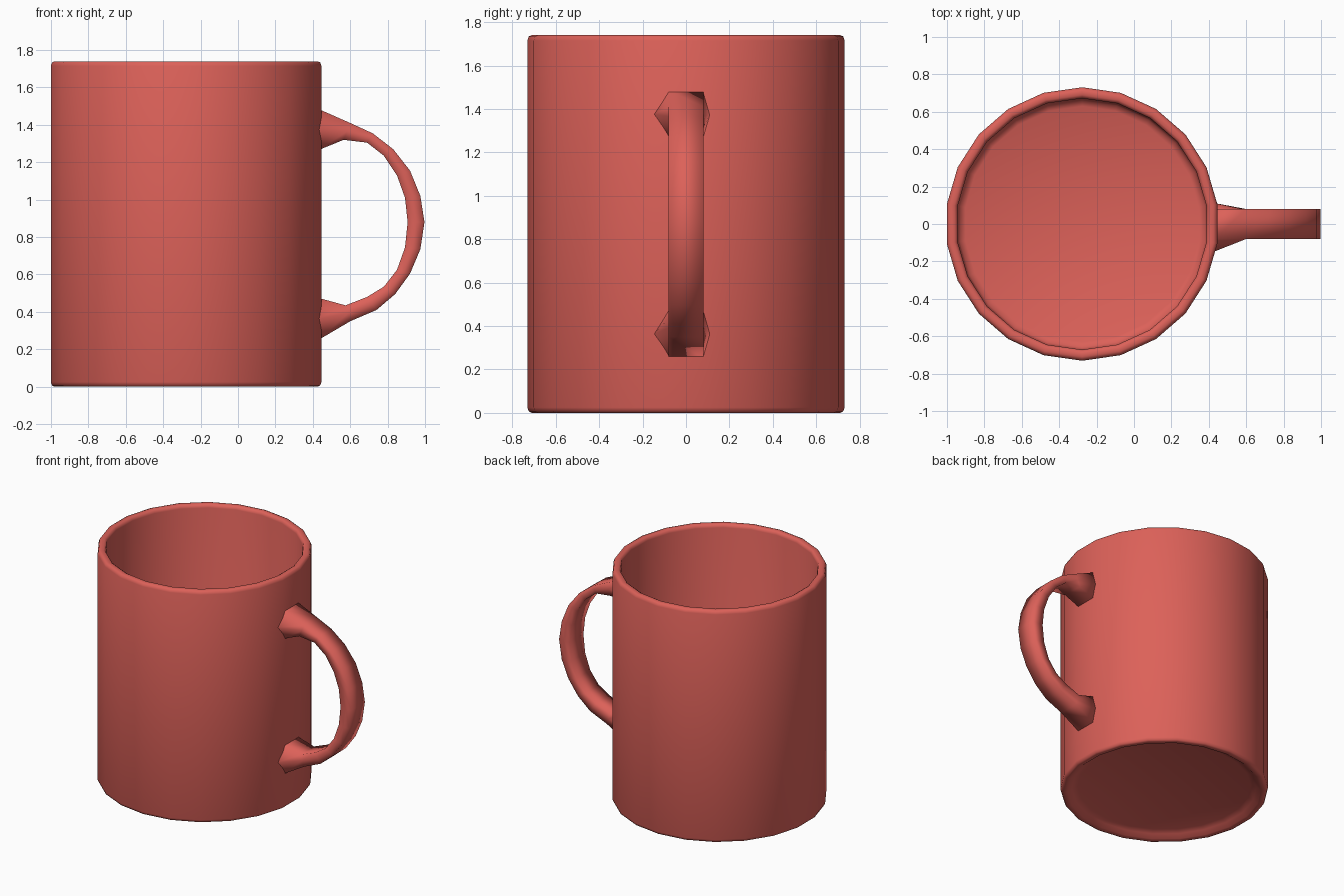
import bpy, bmesh, math

if "Cube" in bpy.data.objects:
    bpy.data.objects.remove(bpy.data.objects["Cube"])

mat = bpy.data.materials.new("red_glaze")
mat.diffuse_color = (0.72, 0.12, 0.10, 1)
mat.use_nodes = True
mat.node_tree.nodes["Principled BSDF"].inputs["Base Color"].default_value = mat.diffuse_color


def finish(name, bm, angle):
    bmesh.ops.recalc_face_normals(bm, faces=bm.faces)
    me = bpy.data.meshes.new(name)
    bm.to_mesh(me)
    bm.free()
    ob = bpy.data.objects.new(name, me)
    bpy.context.collection.objects.link(ob)
    me.materials.append(mat)
    bpy.ops.object.select_all(action='DESELECT')
    ob.select_set(True)
    bpy.context.view_layer.objects.active = ob
    bpy.ops.object.shade_smooth_by_angle(angle=math.radians(angle))
    return ob


def loft(bm, rings):
    # skin successive closed rings and cap both ends
    vs = [[bm.verts.new(p) for p in r] for r in rings]
    n = len(vs[0])
    for a, b in zip(vs, vs[1:]):
        for i in range(n):
            j = (i + 1) % n
            bm.faces.new((a[i], a[j], b[j], b[i]))
    bm.faces.new(vs[0])
    bm.faces.new(vs[-1])


# mug body: 22-sided turned profile (recessed foot, outer wall, rim, inside, floor)
CX, SIDES = -0.2775, 22
profile = [(0.61, 0.045), (0.65, 0.03), (0.68, 0.005), (0.71, 0.0), (0.724, 0.007),
           (0.731, 0.025), (0.731, 1.715), (0.724, 1.734), (0.71, 1.74),
           (0.69, 1.74), (0.677, 1.732), (0.672, 1.715),
           (0.672, 0.13), (0.66, 0.10), (0.63, 0.085)]
bm = bmesh.new()
loft(bm, [[(CX + r * math.cos(math.pi * (2 * k + 1) / SIDES),
            r * math.sin(math.pi * (2 * k + 1) / SIDES), z)
           for k in range(SIDES)] for r, z in profile])
finish("mug_body", bm, 50)

# handle: outer and inner (x, z) points of each cross-section, flared at the wall
outer = [(0.43, 1.485), (0.60, 1.41), (0.72, 1.355), (0.83, 1.27), (0.92, 1.155),
         (0.975, 1.02), (0.997, 0.88), (0.975, 0.735), (0.92, 0.605), (0.84, 0.495),
         (0.74, 0.41), (0.60, 0.35), (0.43, 0.25)]
inner = [(0.43, 1.265), (0.565, 1.32), (0.69, 1.305), (0.78, 1.235), (0.85, 1.13),
         (0.893, 1.01), (0.907, 0.88), (0.893, 0.745), (0.85, 0.625), (0.78, 0.535),
         (0.69, 0.48), (0.575, 0.435), (0.43, 0.475)]
W = 0.08
bm = bmesh.new()
rings = []
for i, ((ox, oz), (ix, iz)) in enumerate(zip(outer, inner)):
    end = i in (0, len(outer) - 1)
    left, right = (-0.147, 0.112) if end else (-W, W)
    mx, mz = (ox + ix) / 2, (oz + iz) / 2
    rings.append([(ox, -W, oz), (ox, W, oz), (mx, right, mz),
                  (ix, W, iz), (ix, -W, iz), (mx, left, mz)])
loft(bm, rings)
finish("handle", bm, 100)
